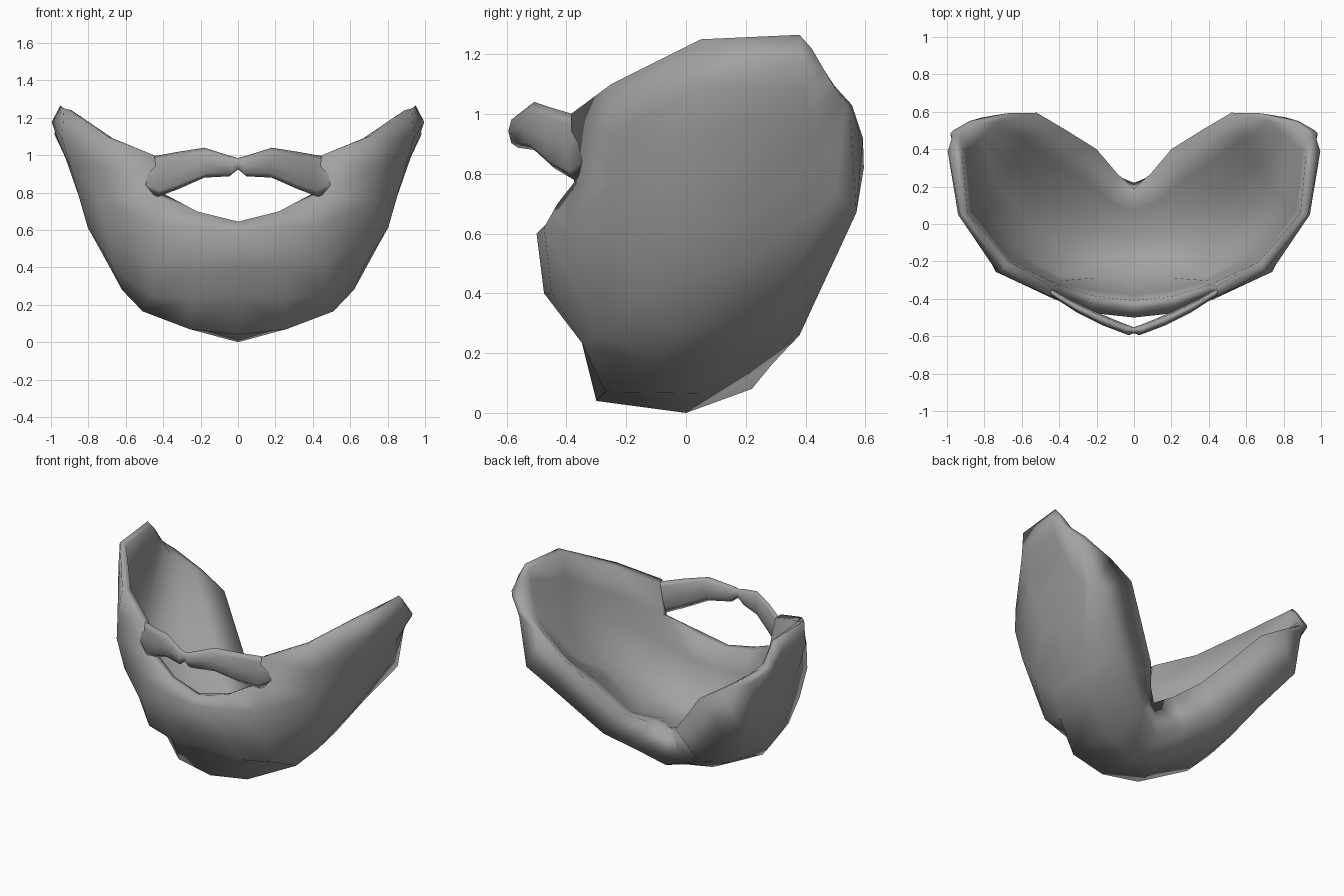
import bpy, math
from mathutils import Vector

if "Cube" in bpy.data.objects:
    bpy.data.objects.remove(bpy.data.objects["Cube"])

ROWS = 8
SIDES = 8


def resample(points, n=ROWS):
    """Spread n points evenly along a polyline."""
    pts = [Vector(p) for p in points]
    lengths = [(b - a).length for a, b in zip(pts, pts[1:])]
    total, out = sum(lengths), []
    for k in range(n):
        d = total * k / (n - 1)
        for i, seg in enumerate(lengths):
            if d <= seg or i == len(lengths) - 1:
                out.append(pts[i].lerp(pts[i + 1], min(d / seg, 1)))
                break
            d -= seg
    return out


def make_object(name, verts, faces, mat):
    mesh = bpy.data.meshes.new(name)
    mesh.from_pydata(verts, [], faces)
    mesh.materials.append(mat)
    mesh.shade_smooth()
    obj = bpy.data.objects.new(name, mesh)
    bpy.context.collection.objects.link(obj)
    mirror = obj.modifiers.new("mirror", 'MIRROR')
    mirror.merge_threshold = 0.002
    return obj


grey = bpy.data.materials.new("beard grey")
grey.diffuse_color = (0.36, 0.36, 0.36, 1)
grey.use_nodes = True
grey.node_tree.nodes["Principled BSDF"].inputs["Base Color"].default_value = grey.diffuse_color

# Outer profiles: from the upper rim down and under to the neck rim
chin = [(0, -.455, .645), (0, -.50, .60), (0, -.475, .40), (0, -.355, .26),
        (0, -.30, .04), (0, 0, 0), (0, .22, .08)]
lip_side = [(.22, -.43, .70), (.23, -.475, .62), (.24, -.45, .40), (.25, -.345, .23),
            (.26, -.27, .07), (.24, .05, .065), (.17, .29, .165)]
mouth_corner = [(.45, -.385, 1.0), (.41, -.375, .77), (.43, -.40, .62), (.46, -.37, .42),
                (.47, -.29, .25), (.51, -.10, .165), (.45, .15, .19), (.36, .38, .26)]
cheek = [(.70, -.25, 1.10), (.73, -.26, .93), (.74, -.255, .76), (.70, -.23, .56),
         (.67, -.15, .40), (.62, -.02, .28), (.58, .23, .29), (.50, .44, .39)]
jaw = [(.93, .05, 1.25), (.95, .05, 1.12), (.87, .05, .85), (.80, .10, .60),
       (.72, .30, .47), (.66, .51, .54)]
sideburn = [(.95, .38, 1.265), (1.0, .39, 1.17), (.92, .40, .98),
            (.84, .45, .80), (.81, .57, .67)]
ear_edge = [(.955, .42, 1.22), (.985, .49, 1.10), (.88, .55, 1.0)]
outer = [[None] + chin, [None] + lip_side, mouth_corner, cheek,
         resample(jaw), resample(sideburn), resample(ear_edge)]

# Inner lining: coarser profiles, thicker towards the neck
inner = [
    [None] + resample([(0, -.41, .64), (0, -.37, .45), (0, -.15, .24),
                       (0, .08, .25), (0, .19, .33)], ROWS - 1),
    [None] + resample([(.21, -.385, .69), (.20, -.34, .45), (.17, -.15, .25),
                       (.09, .27, .37)], ROWS - 1),
    resample([(.44, -.335, .99), (.40, -.32, .75), (.39, -.28, .42),
              (.33, 0, .28), (.20, .40, .45)]),
    resample([(.67, -.20, 1.09), (.67, -.18, .80), (.60, -.05, .48), (.36, .50, .63)]),
    resample([(.89, .06, 1.24), (.83, .08, .85), (.72, .20, .62), (.52, .595, .82)]),
    resample([(.92, .38, 1.24), (.86, .42, 1.05), (.68, .592, .92)]),
    resample([(.93, .42, 1.21), (.92, .50, 1.09), (.86, .555, 1.03)]),
]

# Beard shell: both skins, joined by a strip along every open edge
verts, index = [], {}
for layer, columns in enumerate((outer, inner)):
    for c, col in enumerate(columns):
        for r, p in enumerate(col):
            if p is not None:
                index[layer, c, r] = len(verts)
                verts.append(p)
faces, edges = [], set()
for c in range(len(outer) - 1):
    for r in range(ROWS - 1):
        quad = [(c, r), (c, r + 1), (c + 1, r + 1), (c + 1, r)]
        if all((0, *q) in index for q in quad):
            faces.append([index[(0, *q)] for q in quad])
            faces.append([index[(1, *q)] for q in reversed(quad)])
            edges.update(zip(quad, quad[1:] + quad[:1]))
for a, b in edges:
    if (b, a) not in edges and not a[0] == b[0] == 0:
        faces.append([index[(0, *b)], index[(0, *a)], index[(1, *a)], index[(1, *b)]])
make_object("beard_shell", verts, faces, grey)

# Moustache: tapered tube, each section is x, y, z, half height, half depth
sections = [(0, -.568, .955, .03, .018), (.045, -.562, .942, .055, .036),
            (.18, -.508, .96, .08, .040), (.32, -.440, .918, .10, .038),
            (.43, -.372, .888, .11, .033), (.60, -.275, .92, .06, .02)]
verts, faces = [], []
for x, y, z, h, d in sections:
    lean = 0 if x == 0 else .45
    for k in range(SIDES):
        a = 2 * math.pi * k / SIDES
        verts.append((x - lean * d * math.cos(a), y - .9 * d * math.cos(a),
                      z + h * math.sin(a)))
for s in range(len(sections) - 1):
    for k in range(SIDES):
        a, b = s * SIDES + k, s * SIDES + (k + 1) % SIDES
        faces.append([a, a + SIDES, b + SIDES, b])
faces.append(list(range((len(sections) - 1) * SIDES, len(sections) * SIDES)))
make_object("moustache", verts, faces, grey)
